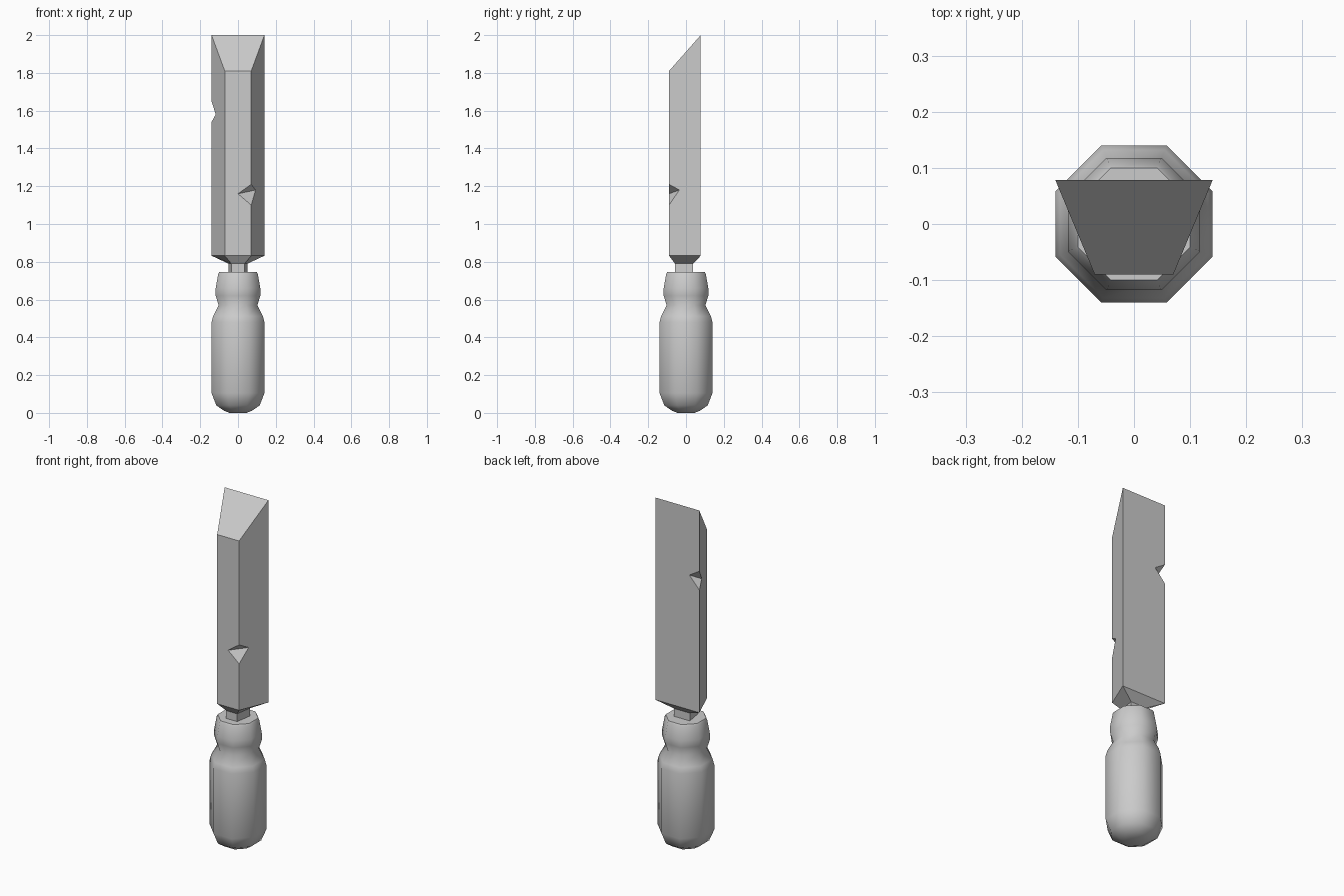
import bpy, bmesh, math
from mathutils import Vector

if "Cube" in bpy.data.objects:
    bpy.data.objects.remove(bpy.data.objects["Cube"])


def make_object(name, bm):
    bmesh.ops.recalc_face_normals(bm, faces=bm.faces[:])
    mesh = bpy.data.meshes.new(name)
    bm.to_mesh(mesh)
    bm.free()
    ob = bpy.data.objects.new(name, mesh)
    bpy.context.collection.objects.link(ob)
    return ob


def loft(name, rings):
    """Join equal-sized rings of points into a closed solid."""
    bm = bmesh.new()
    loops = [[bm.verts.new(p) for p in ring] for ring in rings]
    n = len(loops[0])
    for a, b in zip(loops, loops[1:]):
        for i in range(n):
            j = (i + 1) % n
            bm.faces.new((a[i], a[j], b[j], b[i]))
    bm.faces.new(loops[0])
    bm.faces.new(loops[-1])
    return make_object(name, bm)


def octagon(apothem, z):
    r = apothem / math.cos(math.pi / 8)
    return [(r * math.cos(math.pi / 8 + k * math.pi / 4),
             r * math.sin(math.pi / 8 + k * math.pi / 4), z) for k in range(8)]


def trapezoid(back_x, front_x, back_y, front_y, back_z, front_z):
    return [(-back_x, back_y, back_z), (back_x, back_y, back_z),
            (front_x, front_y, front_z), (-front_x, front_y, front_z)]


# Handle: eight-sided turned grip, smooth around its sides
profile = [(0.045, 0.0), (0.075, 0.012), (0.115, 0.04), (0.14, 0.105), (0.14, 0.48),
           (0.132, 0.512), (0.103, 0.57), (0.118, 0.62), (0.118, 0.66),
           (0.105, 0.735), (0.10, 0.745)]
handle = loft("handle", [octagon(r, z) for r, z in profile])
bpy.context.view_layer.objects.active = handle
handle.select_set(True)
bpy.ops.object.shade_smooth_by_angle(angle=math.radians(50))

# Blade: tapered neck, trapezoid bar and slanted cutting end
blade = loft("blade", [
    trapezoid(0.05, 0.035, 0.037, -0.058, 0.73, 0.73),
    trapezoid(0.05, 0.035, 0.037, -0.058, 0.79, 0.79),
    trapezoid(0.14, 0.07, 0.078, -0.09, 0.832, 0.832),
    trapezoid(0.14, 0.07, 0.078, -0.09, 2.0, 1.81),
])


# Chips in the blade edges: wedges between two edge points and two face points
def chip(name, points):
    pts = [Vector(p) for p in points]
    mid = (pts[2] + pts[3]) / 2
    bm = bmesh.new()
    v = [bm.verts.new(mid + (p - mid) * 1.3) for p in pts]
    for i, j, k in ((0, 1, 2), (0, 1, 3), (0, 2, 3), (1, 2, 3)):
        bm.faces.new((v[i], v[j], v[k]))
    cutter = make_object(name, bm)
    cutter.hide_render = True
    mod = blade.modifiers.new(name, 'BOOLEAN')
    mod.operation = 'DIFFERENCE'
    mod.solver = 'EXACT'
    mod.object = cutter
    bpy.context.view_layer.objects.active = blade
    bpy.ops.object.modifier_apply(modifier=name)
    bpy.data.objects.remove(cutter)


chip("front_chip", [(0.07, -0.09, 1.21), (0.07, -0.09, 1.10),
                    (0.0, -0.09, 1.16), (0.093, -0.035, 1.18)])
chip("back_chip", [(-0.14, 0.078, 1.65), (-0.14, 0.078, 1.54),
                   (-0.076, 0.078, 1.61), (-0.118, 0.025, 1.58)])
